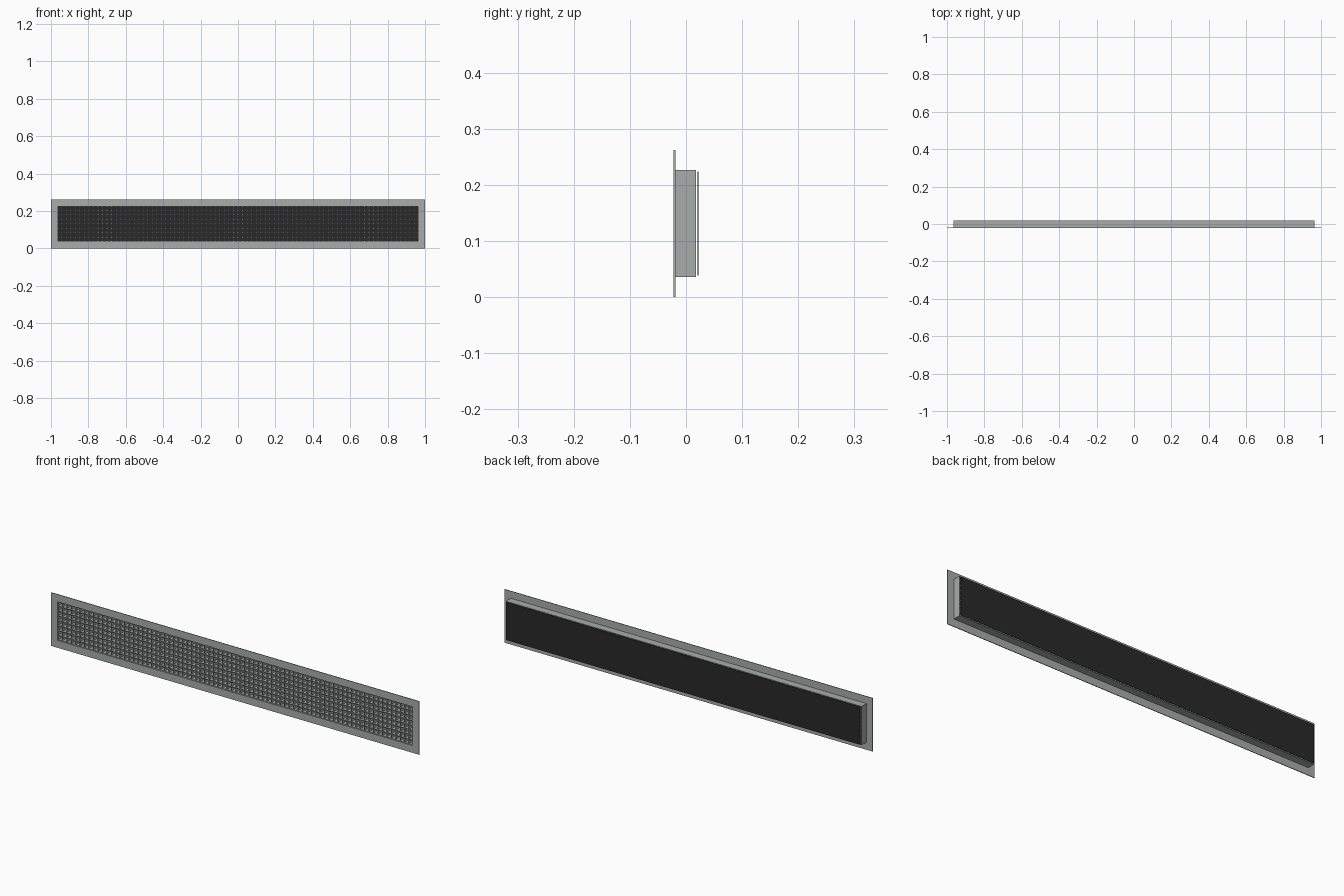
import bpy
import bmesh
from mathutils import Matrix, Vector

if "Cube" in bpy.data.objects:
    bpy.data.objects.remove(bpy.data.objects["Cube"])


def material(name, colour):
    mat = bpy.data.materials.new(name)
    mat.use_nodes = True
    mat.diffuse_color = (*colour, 1)
    mat.node_tree.nodes["Principled BSDF"].inputs["Base Color"].default_value = (*colour, 1)
    return mat


def build(name, boxes, mat):
    """Make one object from boxes given as low corner and high corner."""
    bm = bmesh.new()
    for low, high in boxes:
        low, high = Vector(low), Vector(high)
        place = Matrix.Translation((low + high) / 2) @ Matrix.Diagonal((*(high - low), 1))
        bmesh.ops.create_cube(bm, size=1, matrix=place)
    mesh = bpy.data.meshes.new(name)
    bm.to_mesh(mesh)
    bm.free()
    mesh.materials.append(mat)
    obj = bpy.data.objects.new(name, mesh)
    bpy.context.collection.objects.link(obj)
    return obj


def ring(x, z0, z1, border, y0, y1):
    """Four boxes that make a rectangular frame."""
    return [
        ((-x, y0, z0), (x, y1, z0 + border)),
        ((-x, y0, z1 - border), (x, y1, z1)),
        ((-x, y0, z0 + border), (border - x, y1, z1 - border)),
        ((x - border, y0, z0 + border), (x, y1, z1 - border)),
    ]


metal = material("grey metal", (0.40, 0.41, 0.41))
dark = material("dark backing", (0.022, 0.022, 0.022))

front, flange_back, rear = -0.0225, -0.019, 0.018
half_x, low_z, high_z = 0.966, 0.036, 0.227
columns, rows, bar = 80, 8, 0.003

# Flat border and the shallow duct collar behind it
build("flange", ring(1, 0, 0.262, low_z, front, flange_back), metal)
build("collar", ring(half_x, low_z, high_z, 0.003, flange_back, rear), metal)

# Square lattice core
step_x = 2 * half_x / columns
step_z = (high_z - low_z) / rows
uprights = []
for i in range(1, columns):
    x = -half_x + i * step_x
    uprights.append(((x - bar / 2, flange_back, low_z), (x + bar / 2, rear, high_z)))
build("lattice_uprights", uprights, metal)

slats = []
for i in range(1, rows):
    z = low_z + i * step_z
    slats.append(((-half_x, flange_back + 0.0003, z - bar / 2),
                  (half_x, rear - 0.0003, z + bar / 2)))
build("lattice_slats", slats, metal)

# Dark sheet held just behind the lattice
build("backing_sheet", [((-0.962, 0.0205, 0.039), (0.962, 0.0225, 0.224))], dark)
